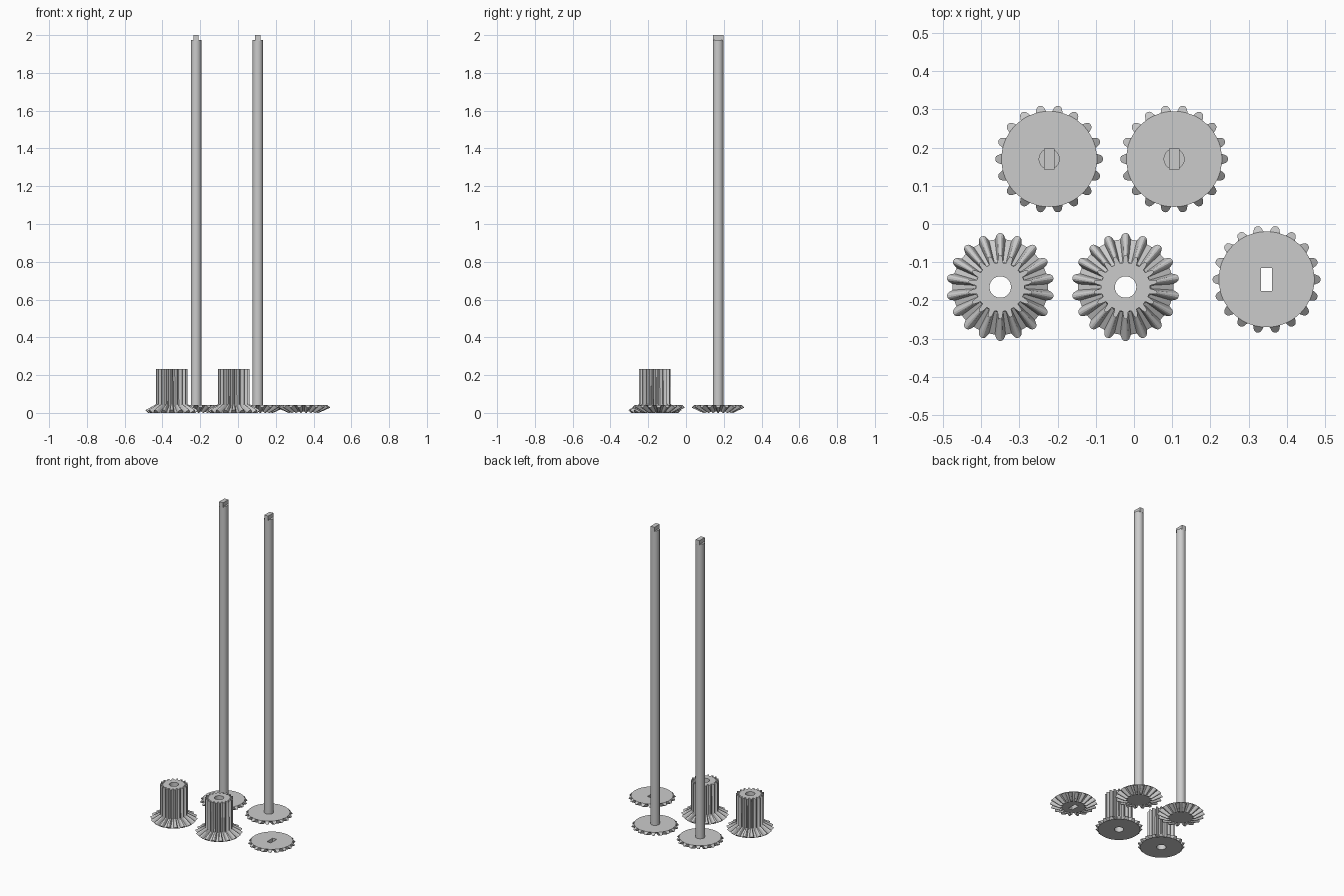
import bpy, bmesh
from math import sin, cos, atan2, radians, pi

cube = bpy.data.objects.get("Cube")
if cube:
    bpy.data.objects.remove(cube, do_unlink=True)

grey = bpy.data.materials.new("plain grey")
grey.use_nodes = True
colour = (0.6, 0.6, 0.6, 1)
grey.diffuse_color = colour
grey.node_tree.nodes["Principled BSDF"].inputs["Base Color"].default_value = colour

TEETH = 18
# One tooth: angle from its centre line in degrees, share of the tooth height
HALF = [(10, 0), (6.4, 0), (5.2, .35), (4.2, .65), (2.9, .88), (1.1, 1)]
TOOTH = [(-a, h) for a, h in HALF] + [(a, h) for a, h in HALF[:0:-1]]


def finish(name, bm, location):
    bmesh.ops.remove_doubles(bm, verts=bm.verts, dist=1e-5)
    bmesh.ops.dissolve_degenerate(bm, edges=bm.edges, dist=1e-5)
    bmesh.ops.recalc_face_normals(bm, faces=bm.faces)
    mesh = bpy.data.meshes.new(name)
    bm.to_mesh(mesh)
    bm.free()
    mesh.materials.append(grey)
    ob = bpy.data.objects.new(name, mesh)
    bpy.context.collection.objects.link(ob)
    ob.location = location
    bpy.ops.object.select_all(action='DESELECT')
    ob.select_set(True)
    bpy.context.view_layer.objects.active = ob
    bpy.ops.object.shade_smooth_by_angle(angle=radians(25))
    return ob


def toothed_ring(root, tip, phase):
    """Ring of points moving between a root (r, z) and a tip (r, z)."""
    pts = []
    for i in range(TEETH):
        for a, h in TOOTH:
            t = radians(a) + 2 * pi * i / TEETH + phase
            r = root[0] + (tip[0] - root[0]) * h
            z = root[1] + (tip[1] - root[1]) * h
            pts.append((r * cos(t), r * sin(t), z))
    return pts


def slot_ring(ring, hx, hy, z):
    """Project a ring onto a rectangle, snapping to its corners."""
    pts = []
    corner = atan2(hy, hx)
    for x, y, _ in ring:
        a = atan2(abs(y), abs(x))
        if abs(a - corner) < radians(2):
            px, py = hx, hy
        else:
            s = min(hx / max(cos(a), 1e-6), hy / max(sin(a), 1e-6))
            px, py = s * cos(a), s * sin(a)
        pts.append((px if x > 0 else -px, py if y > 0 else -py, z))
    return pts


def loft(name, rings, location):
    bm = bmesh.new()
    loops = [[bm.verts.new(p) for p in ring] for ring in rings]
    n = len(loops[0])
    for a, b in zip(loops, loops[1:] + loops[:1]):
        for i in range(n):
            j = (i + 1) % n
            bm.faces.new((a[i], a[j], b[j], b[i]))
    return finish(name, bm, location)


def flat(r, z, phase):
    return toothed_ring((r, z), (r, z), phase)


# Bevel and spur gears with a round bore
BORE = 0.028
for side, x in (("right", -0.35), ("left", -0.022)):
    p = pi / 2
    loft(side + "_double_gear", [
        flat(BORE, 0, p),
        flat(0.125, 0, p),
        toothed_ring((0.125, 0), (0.141, 0.015), p),
        toothed_ring((0.066, 0.036), (0.084, 0.046), p),
        toothed_ring((0.064, 0.233), (0.084, 0.233), p),
        flat(0.064, 0.233, p),
        flat(BORE, 0.233, p),
    ], (x, -0.165, 0))


# Bevel gears with teeth pointing down
def bevel_gear(name, location, slot=None):
    top, low = 0.043, 0.007
    body = [
        flat(0.125, top, 0),
        toothed_ring((0.125, top), (0.141, 0.028), 0),
        toothed_ring((0.066, low), (0.08, 0), 0),
        flat(0.066, low, 0),
    ]
    if slot:
        ends = [slot_ring(body[0], *slot, z) for z in (top, low)]
    else:
        ends = [flat(0, z, 0) for z in (top, low)]
    loft(name, [ends[0]] + body + [ends[1]], location)


bevel_gear("slotted_bevel_gear", (0.347, -0.145, 0), (0.0145, 0.03))

# Long shafts standing on bevel gears, each ending in a flat key
for side, x in (("right", -0.222), ("left", 0.105)):
    bevel_gear(side + "_shaft_gear", (x, 0.17, 0))
    bm = bmesh.new()
    bmesh.ops.create_cone(bm, cap_ends=True, segments=48, radius1=0.0275,
                          radius2=0.0275, depth=1.935)
    finish(side + "_shaft", bm, (x, 0.17, 1.0075))
    bm = bmesh.new()
    bmesh.ops.create_cube(bm, size=1)
    bmesh.ops.scale(bm, vec=(0.028, 0.055, 0.03), verts=bm.verts)
    finish(side + "_shaft_key", bm, (x, 0.17, 1.985))
